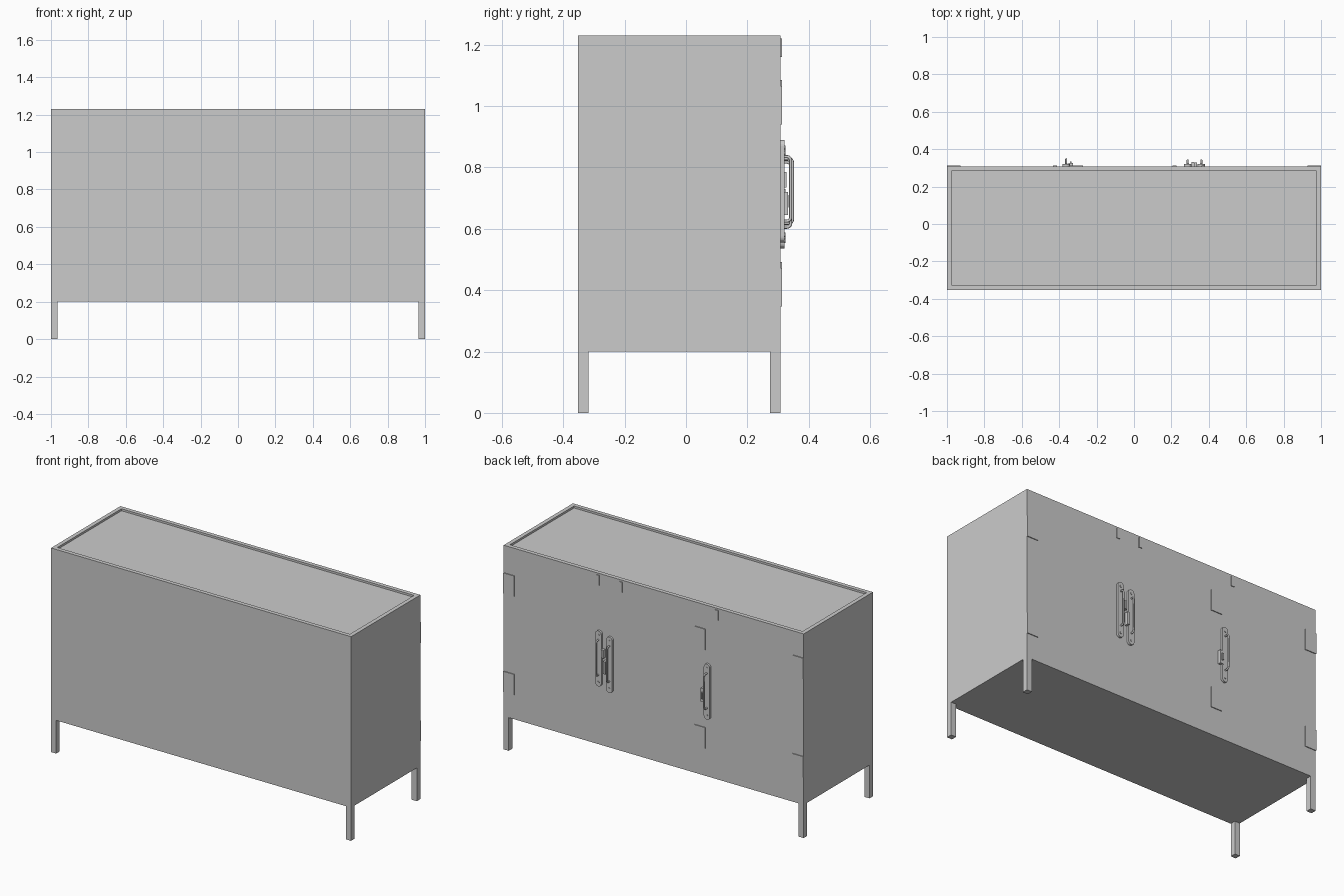
import bpy, bmesh, math
from mathutils import Vector

cube = bpy.data.objects.get("Cube")
if cube:
    bpy.data.objects.remove(cube)

# Single grey for everything
grey = bpy.data.materials.new("plain_grey")
grey.use_nodes = True
GREY = (0.6, 0.6, 0.6, 1)
grey.diffuse_color = GREY
grey.node_tree.nodes["Principled BSDF"].inputs["Base Color"].default_value = GREY

FACE = 0.308    # plane of the door side
FRONT = -0.352  # plane of the plain side
FLOOR, TOP = 0.2, 1.23


def add_mesh(name, bm):
    bmesh.ops.recalc_face_normals(bm, faces=bm.faces[:])
    mesh = bpy.data.meshes.new(name)
    bm.to_mesh(mesh)
    bm.free()
    mesh.materials.append(grey)
    obj = bpy.data.objects.new(name, mesh)
    bpy.context.collection.objects.link(obj)
    return obj


def box(name, x, y, z):
    """Box from (min, max) pairs."""
    bm = bmesh.new()
    bmesh.ops.create_cube(bm, size=1)
    for v in bm.verts:
        v.co = [(lo + hi) / 2 + c * (hi - lo) for c, (lo, hi) in zip(v.co, (x, y, z))]
    return add_mesh(name, bm)


def rounded_plate(name, x, z_low, z_high, radius, depth):
    """Upright plate with half-round ends, standing off the door side."""
    bm = bmesh.new()
    steps = 10
    ring = []
    for centre, start in ((z_high - radius, 0), (z_low + radius, math.pi)):
        for i in range(steps + 1):
            a = start + math.pi * i / steps
            ring.append(bm.verts.new((x + radius * math.cos(a), FACE,
                                      centre + radius * math.sin(a))))
    face = bm.faces.new(ring)
    out = bmesh.ops.extrude_face_region(bm, geom=[face])
    moved = [g for g in out["geom"] if isinstance(g, bmesh.types.BMVert)]
    bmesh.ops.translate(bm, verts=moved, vec=(0, depth, 0))
    return add_mesh(name, bm)


def pull(name, x, z_low, z_high, reach):
    """Round rod bent into a D shape with soft corners."""
    r, bend = 0.005, 0.012
    out = reach - r
    path = [Vector((x, FACE, z_low + r))]
    for z, sign in ((z_low + r, 1), (z_high - r, -1)):
        arc = []
        for i in range(6):
            a = math.pi / 2 * i / 5
            arc.append(Vector((x, out - bend + bend * math.sin(a),
                               z + sign * bend * (1 - math.cos(a)))))
        path += arc if sign > 0 else arc[::-1]
    path.append(Vector((x, FACE, z_high - r)))
    curve = bpy.data.curves.new(name, "CURVE")
    curve.dimensions = "3D"
    curve.bevel_depth = r
    curve.bevel_resolution = 2
    spline = curve.splines.new("POLY")
    spline.points.add(len(path) - 1)
    for p, co in zip(spline.points, path):
        p.co = (*co, 1)
    curve.materials.append(grey)
    obj = bpy.data.objects.new(name, curve)
    bpy.context.collection.objects.link(obj)


# Cabinet body with a shallow recessed top
body = box("cabinet_body", (-1, 1), (FRONT, FACE), (FLOOR, TOP))
bm = bmesh.new()
bm.from_mesh(body.data)
top = max(bm.faces, key=lambda f: f.calc_center_median().z)
bmesh.ops.inset_region(bm, faces=[top], thickness=0.035)
out = bmesh.ops.extrude_face_region(bm, geom=[top])
bmesh.ops.translate(bm, vec=(0, 0, -0.012),
                    verts=[g for g in out["geom"] if isinstance(g, bmesh.types.BMVert)])
if top.is_valid:
    bmesh.ops.delete(bm, geom=[top], context="FACES_ONLY")
bm.to_mesh(body.data)
bm.free()

# Four square legs
LEG = 0.034
for side, x in (("left", (1 - LEG, 1)), ("right", (-1, LEG - 1))):
    box("front_leg_" + side, x, (FRONT, FRONT + LEG), (0, FLOOR))
    box("back_leg_" + side, x, (FACE - LEG, FACE), (0, FLOOR))

# Hinge plates, two per column
for column, x, drop in (("left", 0.927, 0.02), ("middle", -0.347, 0), ("right", -1, 0)):
    for level, z in (("upper", 0.96), ("lower", 0.367)):
        box(f"hinge_{column}_{level}", (x, x + 0.073), (FACE, FACE + 0.005),
            (z - drop, z - drop + 0.125))

# Small tabs under the top edge
for i, x in enumerate((0.37, 0.216, -0.423)):
    box(f"top_tab_{i + 1}", (x - 0.01, x + 0.01), (FACE, FACE + 0.005), (1.16, 1.22))

# Handles: rounded backplate, rod pull and two screw heads
for name, x, low, high, reach in (("left", 0.36, 0.555, 0.89, 0.346),
                                  ("middle", 0.287, 0.535, 0.872, 0.346),
                                  ("right", -0.363, 0.548, 0.883, 0.352)):
    rounded_plate("backplate_" + name, x, low, high, 0.02, 0.013)
    pull("pull_" + name, x, low + 0.065, high - 0.05, reach)
    for end, z in (("top", high - 0.025), ("bottom", low + 0.025)):
        rounded_plate(f"screw_{name}_{end}", x, z - 0.007, z + 0.007, 0.0069, 0.016)

# Latch blocks beside the pulls
box("latch_upper", (0.322, 0.338), (FACE, 0.328), (0.735, 0.785))
box("latch_lower", (0.308, 0.322), (FACE, 0.332), (0.645, 0.72))
box("latch_right", (-0.35, -0.325), (FACE, 0.325), (0.65, 0.73))
box("latch_right_knob", (-0.342, -0.334), (FACE, 0.334), (0.67, 0.71))
